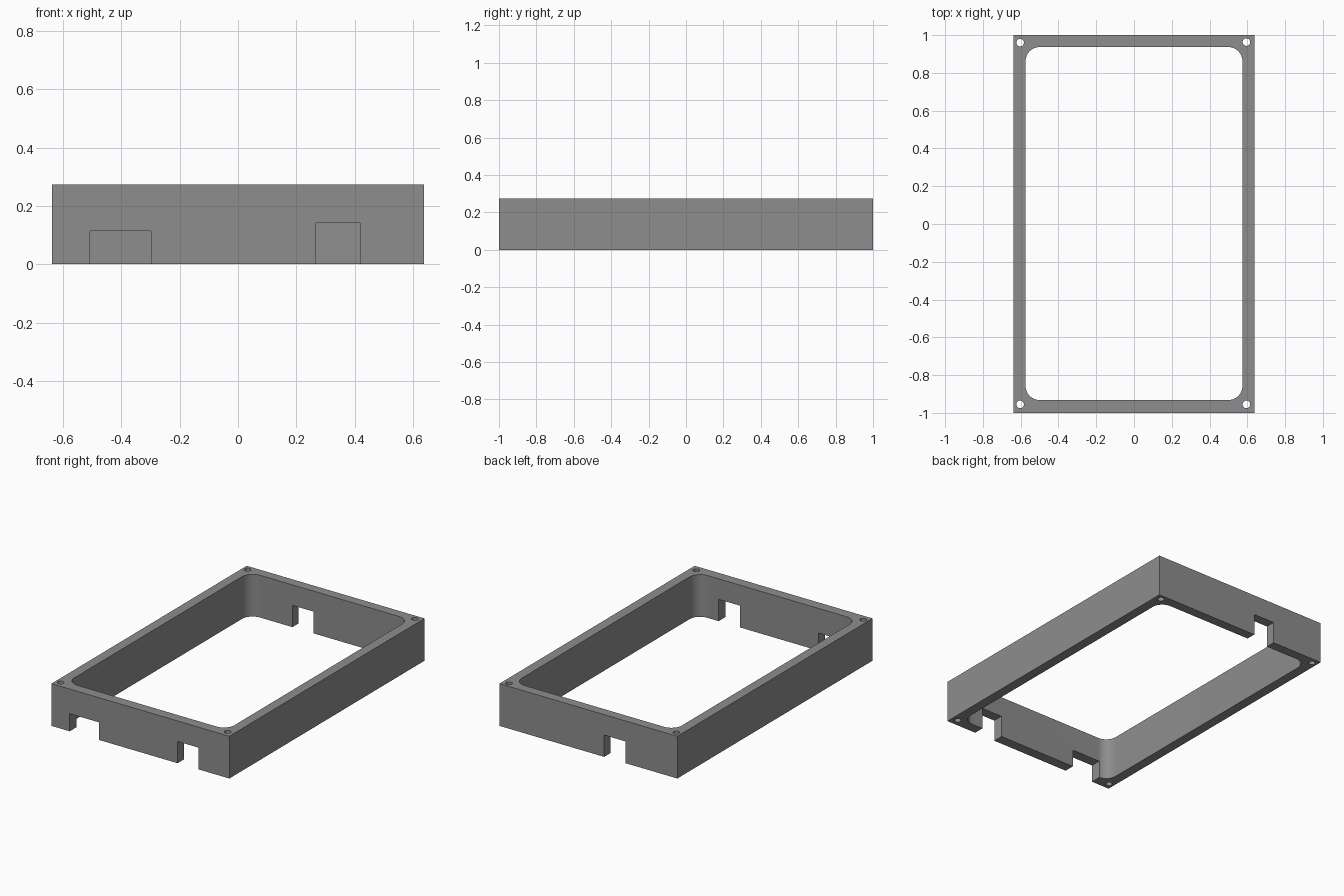
import bpy, bmesh, math

if "Cube" in bpy.data.objects:
    bpy.data.objects.remove(bpy.data.objects["Cube"])

HX, HY, H = 0.638, 1.0, 0.274          # half width, half length, height

grey = bpy.data.materials.new("grey")
grey.diffuse_color = (0.27, 0.27, 0.27, 1)
grey.use_nodes = True
grey.node_tree.nodes["Principled BSDF"].inputs["Base Color"].default_value = grey.diffuse_color


def prism(name, outline, z0, z1):
    """Extrude a closed xy outline from z0 to z1."""
    bm = bmesh.new()
    base = bm.faces.new([bm.verts.new((x, y, z0)) for x, y in outline])
    top = bmesh.ops.extrude_face_region(bm, geom=[base])["geom"]
    bmesh.ops.translate(bm, vec=(0, 0, z1 - z0),
                        verts=[v for v in top if isinstance(v, bmesh.types.BMVert)])
    bmesh.ops.recalc_face_normals(bm, faces=bm.faces)
    mesh = bpy.data.meshes.new(name)
    bm.to_mesh(mesh)
    bm.free()
    mesh.materials.append(grey)
    ob = bpy.data.objects.new(name, mesh)
    bpy.context.collection.objects.link(ob)
    return ob


def rect(x0, x1, y0, y1):
    return [(x0, y0), (x1, y0), (x1, y1), (x0, y1)]


def arc(cx, cy, r, start, sweep, n):
    return [(cx + r * math.cos(start + sweep * i / n),
             cy + r * math.sin(start + sweep * i / n)) for i in range(n + 1)]


def rounded_rect(x0, x1, y0, y1, r, n=12):
    centres = [(x1 - r, y1 - r), (x0 + r, y1 - r), (x0 + r, y0 + r), (x1 - r, y0 + r)]
    return [p for k, (cx, cy) in enumerate(centres)
            for p in arc(cx, cy, r, k * math.pi / 2, math.pi / 2, n)]


# Outer block
frame = prism("frame", rect(-HX, HX, -HY, HY), 0, H)

# Large rounded opening
cutters = [prism("opening_cutter", rounded_rect(-0.574, 0.574, -0.932, 0.937, 0.075), -0.1, H + 0.1)]

# Cable notches: two in the front wall, one in the back wall
for x0, x1, y0, y1, top in [(-0.507, -0.298, -1.1, -0.85, 0.114),
                            (0.267, 0.418, -1.1, -0.85, 0.141),
                            (-0.266, -0.113, 0.85, 1.1, 0.141)]:
    cutters.append(prism("notch_cutter", rect(x0, x1, y0, y1), -0.1, top))

# Screw holes in the corners
for x, y in [(-0.603, 0.96), (0.595, 0.963), (-0.603, -0.955), (0.595, -0.955)]:
    cutters.append(prism("hole_cutter", arc(x, y, 0.02, 0, math.tau, 32)[:-1], -0.1, H + 0.1))

# Cut, then discard the cutters
bpy.context.view_layer.objects.active = frame
frame.select_set(True)
for cutter in cutters:
    mod = frame.modifiers.new("cut", 'BOOLEAN')
    mod.operation = 'DIFFERENCE'
    mod.solver = 'EXACT'
    mod.object = cutter
    bpy.ops.object.modifier_apply(modifier=mod.name)
    bpy.data.objects.remove(cutter)

bpy.ops.object.shade_smooth_by_angle(angle=math.radians(30))
